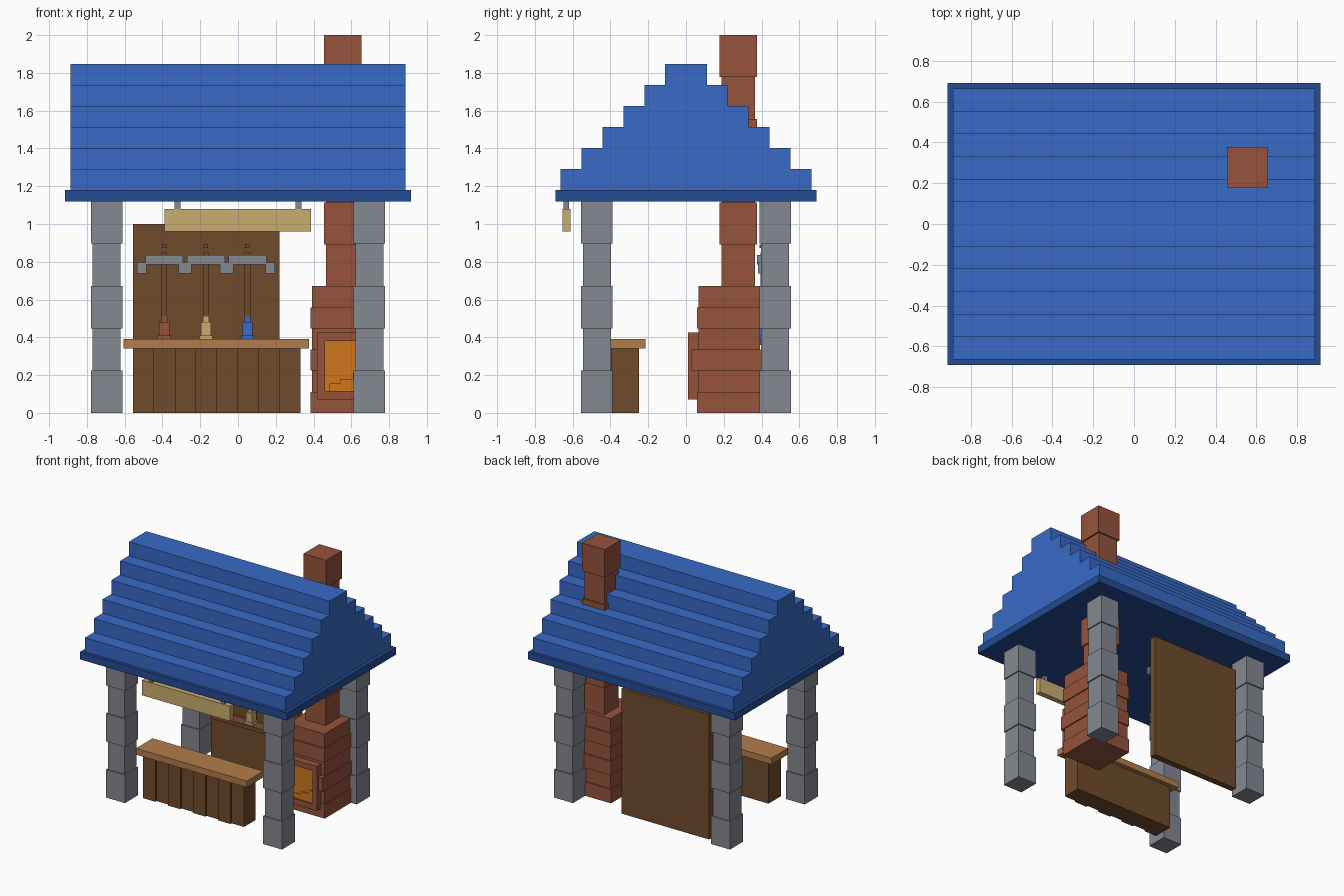
import bpy, bmesh

if "Cube" in bpy.data.objects:
    bpy.data.objects.remove(bpy.data.objects["Cube"])


def material(name, rgb):
    """Flat material from 0-255 sRGB values."""
    m = bpy.data.materials.new(name)
    lin = [((c / 255 + 0.055) / 1.055) ** 2.4 for c in rgb]
    m.diffuse_color = (*lin, 1)
    m.use_nodes = True
    m.node_tree.nodes["Principled BSDF"].inputs["Base Color"].default_value = m.diffuse_color
    return m


BLUE = material("roof blue", (56, 106, 198))
NAVY = material("eave blue", (36, 76, 146))
STONE = material("grey stone", (132, 136, 145))
BRICK = material("red brick", (150, 83, 60))
WOOD = material("dark wood", (112, 75, 44))
TOP = material("light wood", (178, 125, 76))
TAN = material("tan board", (203, 173, 112))
FIRE = material("fire orange", (208, 119, 32))


def boxes(name, mat, spans):
    """One object from boxes given as (x0, x1, y0, y1, z0, z1)."""
    bm = bmesh.new()
    for x0, x1, y0, y1, z0, z1 in spans:
        vs = bmesh.ops.create_cube(bm, size=1)["verts"]
        for v in vs:
            v.co.x = x1 if v.co.x > 0 else x0
            v.co.y = y1 if v.co.y > 0 else y0
            v.co.z = z1 if v.co.z > 0 else z0
    me = bpy.data.meshes.new(name)
    bm.to_mesh(me)
    bm.free()
    me.materials.append(mat)
    ob = bpy.data.objects.new(name, me)
    bpy.context.collection.objects.link(ob)
    return ob


def stack(name, mat, cx, cy, z0, step, halves):
    """Column of square blocks with the given half widths."""
    boxes(name, mat, [(cx - h, cx + h, cy - h, cy + h, z0 + i * step, z0 + (i + 1) * step)
                      for i, h in enumerate(halves)])


# Roof: eave slab and a stepped gable extruded along x
boxes("roof_eave", NAVY, [(-0.915, 0.915, -0.69, 0.69, 1.12, 1.18)])
side = []
for i in range(6):
    h = 0.665 - 0.111 * i
    side += [(h, 1.18 + 0.111 * i), (h, 1.18 + 0.111 * (i + 1))]
outline = side + [(-y, z) for y, z in reversed(side)]
bm = bmesh.new()
gable = bm.faces.new([bm.verts.new((-0.888, y, z)) for y, z in outline])
ext = bmesh.ops.extrude_face_region(bm, geom=[gable])["geom"]
bmesh.ops.translate(bm, vec=(1.776, 0, 0),
                    verts=[g for g in ext if isinstance(g, bmesh.types.BMVert)])
if gable.is_valid is False:
    bmesh.ops.holes_fill(bm, edges=bm.edges[:])
elif not any(all(v.co.x < 0 for v in f.verts) for f in bm.faces):
    bm.faces.new([v for v in bm.verts if v.co.x < 0])
bmesh.ops.recalc_face_normals(bm, faces=bm.faces[:])
me = bpy.data.meshes.new("stepped_roof")
bm.to_mesh(me)
bm.free()
me.materials.append(BLUE)
bpy.context.collection.objects.link(bpy.data.objects.new("stepped_roof", me))

# Four stone pillars of alternating blocks
for sx, xn in ((-1, "left"), (1, "right")):
    for sy, yn in ((-1, "front"), (1, "back")):
        stack(f"{yn}_{xn}_pillar", STONE, sx * 0.695, sy * 0.472, 0, 0.224,
              [0.083, 0.074, 0.083, 0.074, 0.083])

# Counter with staggered front planks
boxes("counter_body", WOOD, [(-0.555 + 0.1106 * i, -0.555 + 0.1106 * (i + 1),
                              (-0.41, -0.395)[i % 2], -0.25, 0, 0.34) for i in range(8)])
boxes("counter_top", TOP, [(-0.605, 0.375, -0.425, -0.215, 0.34, 0.39)])

# Back wall and a small shelf below the tools
boxes("back_wall", WOOD, [(-0.555, 0.22, 0.45, 0.50, 0, 1.0)])
boxes("tool_shelf", WOOD, [(-0.5, 0.16, 0.36, 0.45, 0.36, 0.39)])

# Hanging tools: handle, peg, bent metal head and coloured grip
for cx, mat, n in ((-0.39, BRICK, "left"), (-0.17, TAN, "middle"), (0.05, BLUE, "right")):
    boxes(f"{n}_tool_handle", WOOD, [(cx - 0.015, cx + 0.015, 0.395, 0.42, 0.5, 0.85),
                                     (cx - 0.012, cx + 0.012, 0.39, 0.45, 0.873, 0.892)])
    boxes(f"{n}_tool_head", STONE, [(cx - 0.1, cx + 0.1, 0.375, 0.41, 0.785, 0.837)] +
          [(cx + s * 0.12 - 0.025, cx + s * 0.12 + 0.025, 0.38, 0.405, 0.737, 0.797)
           for s in (-1, 1)])
    boxes(f"{n}_tool_grip", mat, [(cx - w, cx + w, 0.408 - w, 0.408 + w, a, b)
                                  for w, a, b in ((0.035, 0.39, 0.41), (0.027, 0.41, 0.48),
                                                  (0.016, 0.48, 0.51))])

# Hanging sign and its hooks
boxes("sign_board", TAN, [(-0.39, 0.387, -0.655, -0.612, 0.96, 1.08)])
boxes("sign_hooks", STONE, [(x - 0.015, x + 0.015, -0.648, -0.62, 1.08, 1.12)
                            for x in (-0.32, 0.32)])

# Brick furnace, chimney and fire opening
stack("furnace", BRICK, 0.555, 0.229, 0, 0.1118, [0.172, 0.163] * 3)
stack("chimney", BRICK, 0.555, 0.277, 0.67, 0.2217, [0.088, 0.1] * 3)
boxes("furnace_frame", BRICK, [(0.42, 0.46, 0.01, 0.07, 0.07, 0.425),
                               (0.65, 0.69, 0.01, 0.07, 0.07, 0.425),
                               (0.46, 0.65, 0.01, 0.07, 0.38, 0.425),
                               (0.46, 0.65, 0.01, 0.07, 0.07, 0.115)])
boxes("furnace_frame_sides", BRICK, [(0.385, 0.42, 0.03, 0.07, 0.225, 0.335),
                                     (0.69, 0.725, 0.03, 0.07, 0.225, 0.335)])
boxes("fire_glow", FIRE, [(0.46, 0.65, 0.03, 0.038, 0.115, 0.38)])
boxes("flames", FIRE, [(0.485, 0.54, 0.022, 0.03, 0.115, 0.155),
                       (0.54, 0.61, 0.022, 0.03, 0.115, 0.18),
                       (0.61, 0.65, 0.022, 0.03, 0.115, 0.21)])
